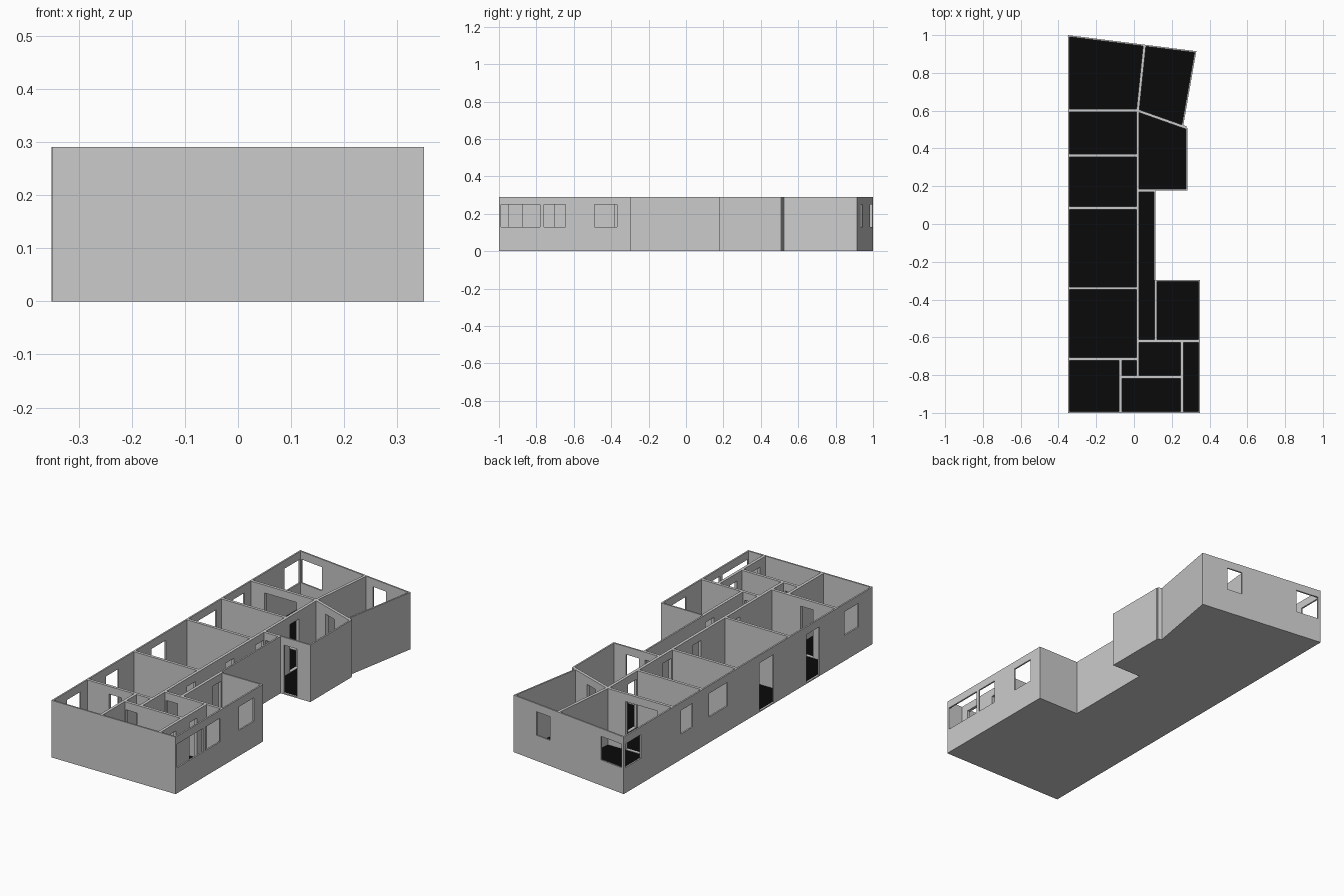
import bpy, bmesh
from mathutils import Vector
from math import atan2, pi

if "Cube" in bpy.data.objects:
    bpy.data.objects.remove(bpy.data.objects["Cube"])

H = 0.29                    # wall height
EXT, INT = 0.008, 0.015     # outer and inner wall thickness
WIN, DOOR = (0.13, 0.25), (0.006, 0.25)   # opening bottom and top


def wall(name, a, b, thick, openings=(), shift=0.0):
    """Upright panel from a to b; openings are (kind, from, to) along the wall's main axis."""
    a, b = Vector(a), Vector(b)
    d = b - a
    length = d.length
    ax = 0 if abs(d.x) > abs(d.y) else 1
    rects = [(0, length, 0, H)]
    for kind, c0, c1 in openings:
        s = sorted((c - a[ax]) / d[ax] * length for c in (c0, c1))
        rects.append((*s, *kind))
    cu = bpy.data.curves.new(name + "_outline", 'CURVE')
    cu.dimensions = '2D'
    cu.fill_mode = 'BOTH'
    cu.extrude = thick / 2
    for x0, x1, z0, z1 in rects:
        sp = cu.splines.new('POLY')
        sp.points.add(3)
        for p, co in zip(sp.points, ((x0, z0), (x1, z0), (x1, z1), (x0, z1))):
            p.co = (*co, 0, 1)
        sp.use_cyclic_u = True
    tmp = bpy.data.objects.new(name + "_outline", cu)
    bpy.context.collection.objects.link(tmp)
    dg = bpy.context.evaluated_depsgraph_get()
    mesh = bpy.data.meshes.new_from_object(tmp.evaluated_get(dg))
    bpy.data.objects.remove(tmp)
    for poly in mesh.polygons:
        poly.use_smooth = False
    ob = bpy.data.objects.new(name, mesh)
    bpy.context.collection.objects.link(ob)
    n = Vector((-d.y, d.x)).normalized() * shift
    ob.location = (a.x + n.x, a.y + n.y, 0)
    ob.rotation_euler = (pi / 2, 0, atan2(d.y, d.x))
    return ob


# Building outline, counter-clockwise
OUT = [(-.35, -1), (.35, -1), (.35, -.297), (.115, -.297), (.115, .178),
       (.282, .178), (.282, .508), (.26, .516), (.33, .915), (-.35, 1)]

# Outer walls with openings, keyed by outline edge
outer_openings = {
    1: [(WIN, -.988, -.78), (WIN, -.76, -.643), (WIN, -.49, -.37)],
    4: [(DOOR, .133, .206)],
    8: [(WIN, .105, .187), (WIN, -.335, -.21)],
    9: [(WIN, .863, .985), (WIN, .446, .542), (WIN, .165, .317),
        (DOOR, -.205, -.092), (DOOR, -.574, -.47), (WIN, -.887, -.775)],
}
for i, a in enumerate(OUT):
    wall(f"outer_wall_{i}", a, OUT[(i + 1) % len(OUT)], EXT,
         outer_openings.get(i, ()), EXT / 2)

# Inner partitions
inner = [
    ((.02, -.81), (.02, .6), [(DOOR, .38, .45), (DOOR, .1, .165),
                              (DOOR, -.14, -.07), (DOOR, -.45, -.38)]),
    ((-.345, .6), (.02, .6), [(DOOR, -.265, -.085)]),
    ((-.345, .363), (.02, .363), []),
    ((-.345, .085), (.02, .085), []),
    ((-.345, -.34), (.02, -.34), []),
    ((-.345, -.715), (.02, -.715), [(DOOR, -.22, -.15)]),
    ((.02, .6), (.056, .946), []),
    ((.02, .6), (.278, .509), [(DOOR, .1, .165)]),
    ((.02, .178), (.115, .178), [(DOOR, .035, .1)]),
    ((.115, -.62), (.115, -.297), [(DOOR, -.38, -.31)]),
    ((.02, -.62), (.346, -.62), [(DOOR, .035, .1)]),
    ((-.072, -.996), (-.072, -.715), []),
    ((-.072, -.81), (.255, -.81), [(DOOR, -.06, .005)]),
    ((.255, -.996), (.255, -.62), [(DOOR, -.95, -.873), (DOOR, -.765, -.705)]),
]
for i, (a, b, ops) in enumerate(inner):
    wall(f"partition_{i}", a, b, INT, ops)


def flat(name, z, flip=False):
    bm = bmesh.new()
    f = bm.faces.new([bm.verts.new((x, y, z)) for x, y in OUT])
    if flip:
        f.normal_flip()
    me = bpy.data.meshes.new(name)
    bm.to_mesh(me)
    bm.free()
    ob = bpy.data.objects.new(name, me)
    bpy.context.collection.objects.link(ob)
    return ob


# Black floor surface and grey underside
black = bpy.data.materials.new("black_floor")
black.diffuse_color = (0.003, 0.003, 0.003, 1)
black.use_nodes = True
black.node_tree.nodes["Principled BSDF"].inputs["Base Color"].default_value = black.diffuse_color
flat("floor", 0.004).data.materials.append(black)
flat("underside", 0.0, True)
